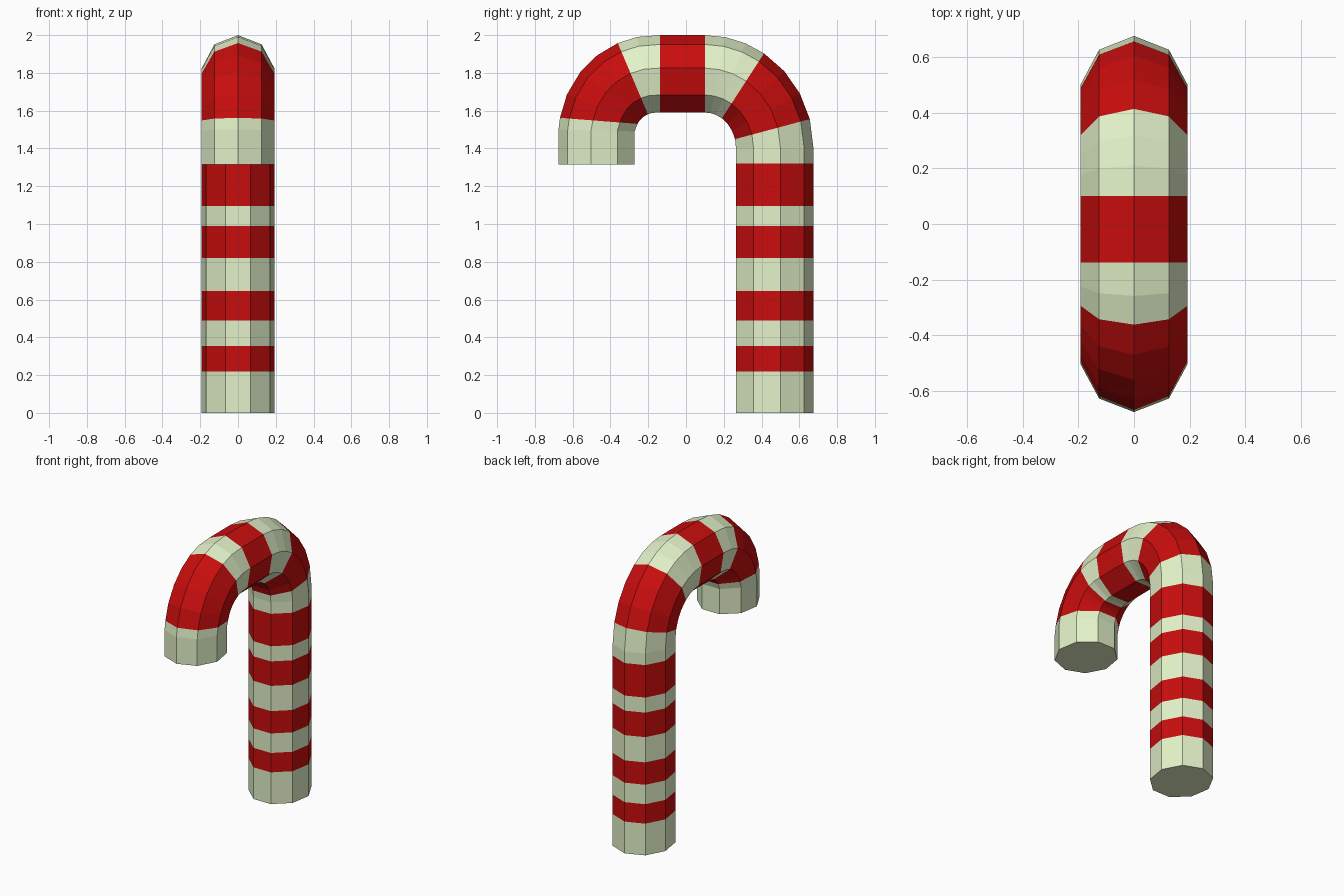
import bpy, bmesh
from math import sin, cos, radians, pi

if "Cube" in bpy.data.objects:
    bpy.data.objects.remove(bpy.data.objects["Cube"])

SIDES, RX = 9, 0.195


def material(name, rgb):
    m = bpy.data.materials.new(name)
    m.diffuse_color = (*rgb, 1)
    m.use_nodes = True
    m.node_tree.nodes["Principled BSDF"].inputs["Base Color"].default_value = m.diffuse_color
    return m


def on_arc(cy, cz, a, b, deg):
    t = radians(deg)
    return (cy + a * cos(t), cz + b * sin(t))


# Each ring is an (outer point, inner point) pair in the y-z plane
def leg(z):
    return ((0.675, z), (0.265, z))


def back_bend(deg):
    return (on_arc(0.10, 1.40, 0.575, 0.60, deg), on_arc(0.10, 1.40, 0.165, 0.19, deg))


def front_bend(outer, inner):
    return (on_arc(-0.16, 1.47, -0.515, 0.53, outer), on_arc(-0.16, 1.47, -0.112, 0.12, inner))


rings, stripes = [], []   # stripes[i] colours the band between rings i and i + 1


def add(colour, *new):
    for r in new:
        if rings:
            stripes.append(colour)
        rings.append(r)


# Straight leg
for i, z in enumerate((0, 0.22, 0.355, 0.49, 0.645, 0.82, 0.99, 1.095, 1.32)):
    add((i + 1) % 2 if i else 0, leg(z))
stripes[:] = [i % 2 for i in range(len(stripes))]
# Back bend, flat top, front bend, tip
add(0, back_bend(0), back_bend(15))
add(1, *[back_bend(d) for d in (29, 43, 57)])
add(0, *[back_bend(d) for d in (68, 79, 90)])
add(1, ((-0.138, 2.0), (-0.138, 1.59)))
add(0, front_bend(79, 81), front_bend(67, 68))
add(1, *[front_bend(o, i) for o, i in ((53, 58), (39, 49), (24, 39), (10, 30))])
add(0, ((-0.675, 1.50), (-0.272, 1.49)), ((-0.675, 1.315), (-0.272, 1.315)))

# Sweep the nine-sided section through the rings
bm = bmesh.new()
depth = 1 + cos(pi / SIDES)
loops = []
for (oy, oz), (iy, iz) in rings:
    loop = []
    for k in range(SIDES):
        a = 2 * pi * k / SIDES
        t = (1 - cos(a)) / depth
        loop.append(bm.verts.new((RX * sin(a), oy + (iy - oy) * t, oz + (iz - oz) * t)))
    loops.append(loop)
for lo, hi, colour in zip(loops, loops[1:], stripes):
    for k in range(SIDES):
        n = (k + 1) % SIDES
        bm.faces.new((lo[k], lo[n], hi[n], hi[k])).material_index = colour
bm.faces.new(loops[0])
bm.faces.new(loops[-1])
bmesh.ops.recalc_face_normals(bm, faces=bm.faces)

mesh = bpy.data.meshes.new("striped_cane")
bm.to_mesh(mesh)
bm.free()
mesh.materials.append(material("cream", (0.76, 0.88, 0.58)))
mesh.materials.append(material("red", (0.58, 0.004, 0.004)))
bpy.context.collection.objects.link(bpy.data.objects.new("striped_cane", mesh))
